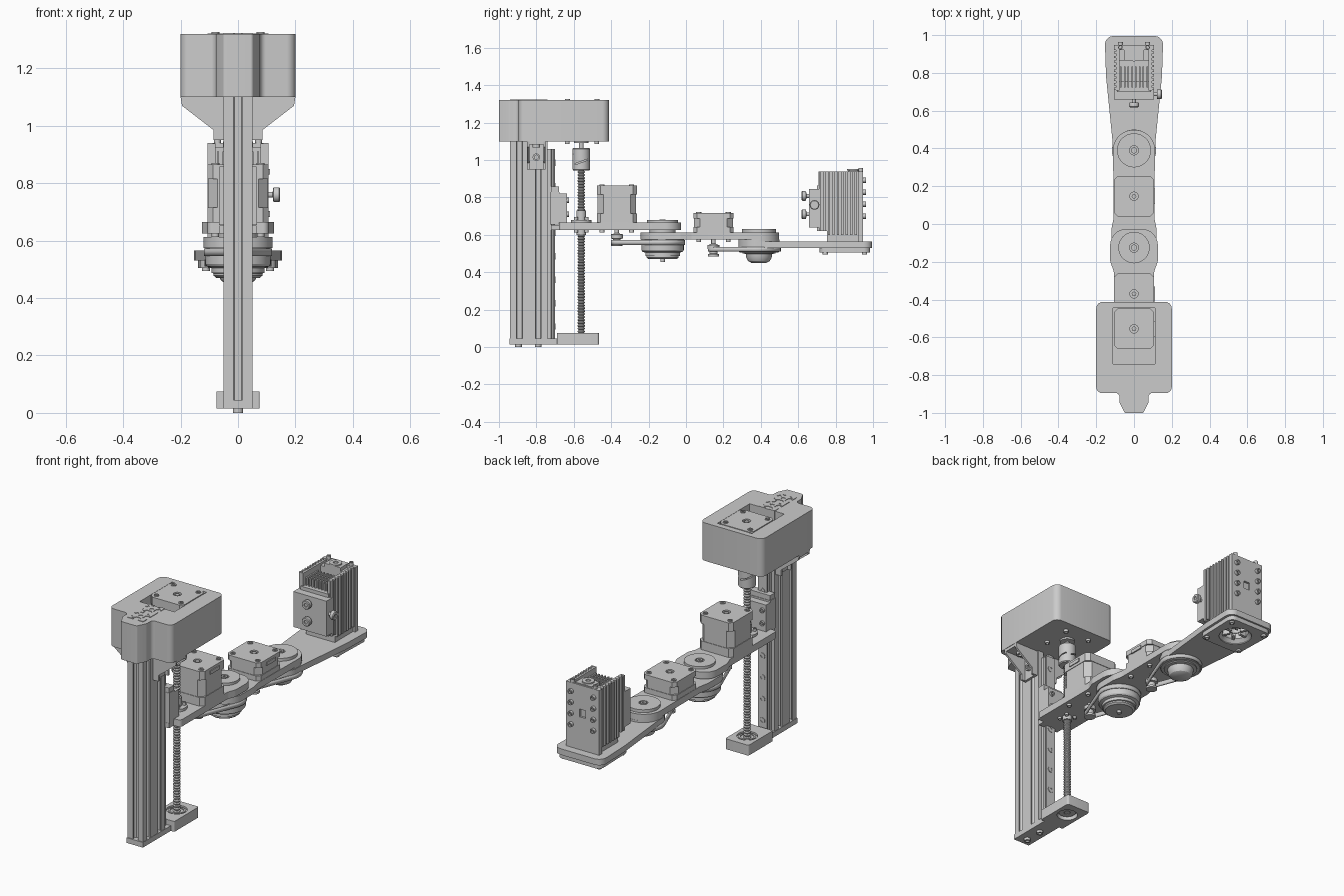
import bpy, bmesh, math
from mathutils import Vector, Matrix

if "Cube" in bpy.data.objects:
    bpy.data.objects.remove(bpy.data.objects["Cube"])

UP, DOWN = (0, 0, 1), (0, 0, -1)


def finish(name, bm):
    bmesh.ops.remove_doubles(bm, verts=bm.verts, dist=1e-5)
    bmesh.ops.recalc_face_normals(bm, faces=bm.faces)
    me = bpy.data.meshes.new(name)
    bm.to_mesh(me)
    bm.free()
    ob = bpy.data.objects.new(name, me)
    bpy.context.collection.objects.link(ob)
    return ob


def prism(name, pts, z0, z1, caps=True):
    bm = bmesh.new()
    lo = [bm.verts.new((p[0], p[1], z0)) for p in pts]
    hi = [bm.verts.new((p[0], p[1], z1)) for p in pts]
    n = len(pts)
    for i in range(n):
        bm.faces.new((lo[i], lo[(i + 1) % n], hi[(i + 1) % n], hi[i]))
    if caps:
        bm.faces.new(lo)
        bm.faces.new(hi)
    return finish(name, bm)


def box(name, x0, x1, y0, y1, z0, z1):
    return prism(name, [(x0, y0), (x1, y0), (x1, y1), (x0, y1)], z0, z1)


def lathe(name, profile, loc, axis=UP, n=32):
    bm = bmesh.new()
    rings = [[bm.verts.new((r * math.cos(k * math.tau / n), r * math.sin(k * math.tau / n), z))
              for k in range(n)] for r, z in profile]
    for a, b in zip(rings, rings[1:]):
        for k in range(n):
            bm.faces.new((a[k], a[(k + 1) % n], b[(k + 1) % n], b[k]))
    rot = Vector(UP).rotation_difference(Vector(axis)).to_matrix().to_4x4()
    bmesh.ops.transform(bm, matrix=Matrix.Translation(loc) @ rot, verts=bm.verts)
    return finish(name, bm)


def cyl(name, r, z0, z1, y, x=0):
    return lathe(name, [(0, z0), (r, z0), (r, z1), (0, z1)], (x, y, 0))


def screw(name, loc, axis=UP, r=0.013, h=0.015):
    return lathe(name, [(0, 0), (r, 0), (r, h), (r * .55, h), (r * .55, h * .4), (0, h * .4)], loc, axis, 16)


def outline(corners, n=6):
    # Rounds every (x, y, radius) corner
    out = []
    for i, (x, y, r) in enumerate(corners):
        p = Vector((x, y))
        d1 = (Vector(corners[i - 1][:2]) - p).normalized()
        d2 = (Vector(corners[(i + 1) % len(corners)][:2]) - p).normalized()
        half = d1.angle(d2) / 2
        if r == 0 or half > 1.56:
            out.append(p)
            continue
        t, c = r / math.tan(half), p + (d1 + d2).normalized() * r / math.sin(half)
        a, b = p + d1 * t - c, p + d2 * t - c
        out += [c + a.lerp(b, k / n).normalized() * r for k in range(n + 1)]
    return out


def sym(half, n=6):
    return outline(half + [(-x, y, r) for x, y, r in reversed(half)], n)


def cut(ob, cutter):
    m = ob.modifiers.new("cut", 'BOOLEAN')
    m.operation, m.solver, m.object = 'DIFFERENCE', 'EXACT', cutter
    bpy.context.view_layer.update()
    me = bpy.data.meshes.new_from_object(ob.evaluated_get(bpy.context.evaluated_depsgraph_get()))
    ob.modifiers.clear()
    ob.data = me
    bpy.data.objects.remove(cutter)


def square(h, c, y):
    return [(px, py + y) for px, py in sym([(h, -h, c), (h, h, c)], 1)]


def motor(name, y, z0, z1):
    e = min(.05, (z1 - z0) * .28)
    prism(name + "_lower_cap", square(.107, .02, y), z0, z0 + e)
    prism(name + "_core", square(.104, .032, y), z0 + e, z1 - e)
    top = prism(name + "_upper_cap", square(.107, .02, y), z1 - e, z1)
    cut(top, cyl("cutter", .022, z1 - .012, z1 + .1, y))
    cyl(name + "_shaft_end", .012, z1 - .02, z1 - .002, y)
    box(name + "_plug", .09, .112, y - .04, y + .04, z1 - .035, z1 - .015)
    for sx in (-1, 1):
        for sy in (-1, 1):
            screw(name + "_screw", (sx * .079, y + sy * .079, z1 - .005), r=.014, h=.01)


def belt(name, y1, r1, y2, r2, z0, z1):
    th = math.acos((r1 - r2) / (y2 - y1))
    arc = lambda y, r, a, b: [(r * math.sin(a + (b - a) * k / 24), y + r * math.cos(a + (b - a) * k / 24)) for k in range(25)]
    ob = prism(name, arc(y1, r1, th, math.tau - th) + arc(y2, r2, -th, th), z0, z1, caps=False)
    m = ob.modifiers.new("thickness", 'SOLIDIFY')
    m.thickness, m.offset = .008, 0


def motor_pulley(name, y, z0, z1):
    h = z1 - z0
    lathe(name, [(0, 0), (.03, 0), (.03, .012), (.021, .014), (.021, h * .55), (.032, h * .57),
                 (.032, h * .9), (.02, h * .92), (.012, h), (.012, h + .05), (0, h + .05)], (0, y, z0))


# Foot of the column with lead screw bearing
box("foot_low_plate", -.052, .052, -.945, -.68, .015, .045)
foot = prism("foot_block", sym([(.075, -.69, .005), (.075, -.465, .012)]), .015, .075)
cut(foot, cyl("cutter", .055, -.1, .04, -.56))
cut(foot, cyl("cutter", .055, .065, .2, -.56))
lathe("foot_bearing", [(.018, .03), (.045, .03), (.045, .072), (.036, .072), (.036, .066), (.018, .066), (.018, .03)], (0, -.56, 0))
for y in (-.895, -.79):
    screw("foot_screw", (0, y, .016), DOWN, .018, .016)

# Slotted aluminium column
quarter = [(4.2, 2.5), (7, 5.5), (8.2, 5.5), (8.2, 3.1), (10, 3.1), (10, 10),
           (3.1, 10), (3.1, 8.2), (5.5, 8.2), (5.5, 7), (2.5, 4.2)]
section = []
for k in range(4):
    for x, y in quarter:
        for _ in range(k):
            x, y = -y, x
        section.append((x * .005, y * .005))
for y in (-.89, -.79):
    column = prism("column_extrusion", [(px, py + y) for px, py in section], .045, 1.323)
    cut(column, cyl("cutter", .012, 1.25, 1.4, y))

# Linear rail and carriage
prism("linear_rail", sym([(.03, -.742, 0), (.03, -.722, 0), (.024, -.717, 0), (.024, -.709, 0), (.03, -.705, 0), (.03, -.7, 0)]), .045, 1.06)
for k in range(8):
    screw("rail_screw", (0, -.703, .11 + k * .125), (0, 1, 0), .017, .006)
box("rail_carriage", -.067, .067, -.725, -.676, .655, .83)
for z in (.625, .83):
    box("carriage_end_cap", -.064, .064, -.723, -.679, z, z + .028)
back = box("carriage_plate", -.067, .067, -.678, -.637, .63, .82)
for x in (-.045, .045):
    for z in (.71, .785):
        screw("carriage_screw", (x, -.638, z), (0, 1, 0), .014, .012)

# Top cover with motor pocket
cover = prism("top_cover", sym([(.05, -1, .01), (.077, -.945, .02), (.077, -.895, .02), (.2, -.895, .03), (.2, -.412, .035)], 4), 1.1, 1.32)
cut(cover, box("cutter", -.111, .111, -.742, -.445, 1.12, 1.5))
motor("lift_motor", -.555, 1.12, 1.322)
for x in (-.078, .078):
    for y in (-.635, -.477):
        screw("cover_screw", (x, y, 1.101), DOWN)

# Corner brackets under the cover
for s in (-1, 1):
    for y in (-.844, -.756):
        rib = prism("bracket_rib", [(.05 * s, 1.1), (.2 * s, 1.1), (.195 * s, 1.07), (.085 * s, .985), (.085 * s, .95), (.05 * s, .95)], -.006, .006)
        rib.matrix_world = Matrix.Translation((0, y, 0)) @ Matrix.Rotation(math.pi / 2, 4, 'X')
    a, b = sorted((.05 * s, .064 * s))
    box("bracket_wall", a, b, -.845, -.755, .95, 1.1)
    a, b = sorted((.05 * s, .197 * s))
    box("bracket_roof", a, b, -.845, -.755, 1.084, 1.1)
    screw("bracket_screw", (.062 * s, -.8, 1.015), (s, 0, 0), .02, .018)
    screw("bracket_roof_screw", (.13 * s, -.8, 1.086), DOWN, .02, .018)

# Lead screw, shaft coupling and flanged nut
thread = [(0, .03)]
for k in range(60):
    z = .03 + k * .0155
    thread += [(.015, z), (.02, z + .005), (.02, z + .0085), (.015, z + .0135)]
lathe("lead_screw", thread + [(0, .96)], (0, -.56, 0), n=20)
coupling = lathe("shaft_coupling", [(0, .945), (.043, .945), (.047, .95), (.047, 1.06), (.043, 1.065), (0, 1.065)], (0, -.56, 0))
for k, z in enumerate((.99, 1.005, 1.02)):
    slit = box("cutter", -.03, .1, -.035, .035, -.003, .003)
    slit.matrix_world = Matrix.Translation((0, -.56, z)) @ Matrix.Rotation(k * 2.1, 4, 'Z') @ Matrix.Rotation(.35, 4, 'X')
    cut(coupling, slit)
cyl("lift_motor_shaft", .0125, 1.06, 1.13, -.56)
cyl("lift_motor_boss", .04, 1.09, 1.11, -.56)
lathe("lead_nut", [(.018, .6), (.026, .6), (.026, .66), (.055, .66), (.055, .68), (.026, .68), (.026, .73), (.018, .73)], (0, -.56, 0))
for k in range(4):
    a = k * math.pi / 2 + math.pi / 4
    p = (.04 * math.cos(a), -.56 + .04 * math.sin(a))
    screw("nut_screw", (*p, .678), r=.01, h=.018)
    screw("nut_stud", (*p, .627), DOWN, .01, .015)

# First arm, motor and belt drive
prism("first_arm", sym([(.107, -.68, .02), (.107, -.25, .05), (.126, -.2, .05), (.126, -.026, .085)], 10), .625, .665)
motor("shoulder_motor", -.37, .665, .865)
motor_pulley("shoulder_motor_pulley", -.37, .54, .61)
for x in (-.079, .079):
    for y in (-.449, -.291):
        screw("shoulder_motor_screw", (x, y, .627), DOWN)


def joint_cap(name, y, z, r, h):
    lathe(name, [(0, z), (r, z), (r, z + h), (.024, z + h), (.024, z + h - .008), (.016, z + h - .008),
                 (.016, z + h + .002), (.007, z + h + .002), (.007, z + h - .005), (0, z + h - .005)], (0, y, 0), n=48)


joint_cap("shoulder_cap", -.125, .66, .083, .02)
cyl("shoulder_spacer", .07, .6, .63, -.125)
lathe("shoulder_drum", [(0, .455), (.012, .455), (.012, .47), (.075, .47), (.085, .478), (.085, .486), (.092, .488), (.092, .505),
                        (.108, .51), (.113, .518), (.113, .58), (0, .58)], (0, -.125, 0), n=64)
belt("shoulder_belt", -.37, .026, -.125, .115, .547, .572)

# Second arm, motor and belt drive
prism("second_arm", sym([(.12, -.243, .112), (.12, -.03, .06), (.108, .03, .06), (.11, .3, .02), (.113, .498, .107)], 12), .575, .613)
motor("elbow_motor", .147, .613, .718)
motor_pulley("elbow_motor_pulley", .147, .485, .553)
for x in (-.079, .079):
    for y in (.068, .226):
        screw("elbow_motor_screw", (x, y, .577), DOWN)
joint_cap("elbow_cap", .39, .61, .09, .02)
lathe("elbow_drum", [(0, .45), (.04, .45), (.058, .46), (.068, .478), (.07, .498), (.088, .5), (.088, .506), (.105, .507), (.11, .512),
                     (.11, .576), (0, .576)], (0, .39, 0), n=64)
belt("elbow_belt", .147, .026, .39, .113, .51, .535)

# Tool arm with raised rim and round opening below
tool_arm = prism("tool_arm", sym([(.11, .285, .1), (.113, .43, .1), (.148, .78, .1), (.155, .995, .045)], 10), .53, .565)
rim = prism("tool_arm_rim", sym([(.132, .715, .03), (.14, .985, .035)]), .505, .532)
for ob in (tool_arm, rim):
    cut(ob, cyl("cutter", .088, .4, .7, .85))
lathe("tool_collar", [(.088, .51), (.07, .53), (.07, .568), (.035, .568), (.035, .54), (.028, .54), (.028, .575), (.088, .575)], (0, .85, 0))
for k in range(6):
    fin = box("tool_collar_fin", .03, .08, -.008, .008, .525, .57)
    fin.matrix_world = Matrix.Translation((0, .85, 0)) @ Matrix.Rotation(k * math.tau / 6, 4, 'Z')
for x in (-.112, .112):
    for y in (.745, .955):
        screw("rim_screw", (x, y, .507), DOWN, .014, .012)

# Tool head: heat sink housing with side ribs and inner fins
body = box("tool_body", -.092, .092, .755, .93, .565, .925)
cut(body, box("cutter", -.078, .078, .7, .865, .83, 1.1))
back_plate = box("tool_back_plate", -.106, .106, .922, .947, .565, .94)
cut(back_plate, box("cutter", -.02, .02, .935, 1, .755, .80))
for s in (-1, 1):
    for k in range(9):
        a, b = sorted((.088 * s, .106 * s))
        box("tool_side_rib", a, b, .71 + k * .024, .722 + k * .024, .6 if k > 1 else .62, .94)
    a, b = sorted((.078 * s, .095 * s))
    box("tool_side_wall", a, b, .708, .93, .62, .938)
for k in range(8):
    x = -.07 + k * .02
    box("tool_fin", x - .004, x + .004, .722, .835, .62, .91)
box("tool_top_block", -.052, .052, .865, .94, .9, .945)
lathe("tool_top_port", [(0, .944), (.034, .944), (.034, .952), (.014, .952), (.014, .946), (0, .946)], (0, .895, 0))
for x in (-.072, .072):
    for k in range(4):
        screw("tool_back_screw", (x, .945, .7 + k * .064), (0, 1, 0), .014, .018)
    screw("tool_top_screw", (x, .935, .938), UP, .012, .02)

# Focus block with clamp knobs
box("focus_block", -.106, .106, .658, .722, .64, .845)
box("focus_block_step", -.09, .09, .7, .755, .62, .865)
knob = [(0, 0), (.01, 0), (.01, .016), (.024, .018), (.026, .022), (.026, .038), (.022, .042), (.01, .042), (.01, .036), (0, .036)]
for z in (.71, .808):
    lathe("front_knob", knob, (0, .66, z), (0, -1, 0), 20)
lathe("side_knob", knob, (.105, .687, .76), (1, 0, 0), 20)

# Smooth the curved surfaces, keep the edges sharp
for ob in bpy.context.scene.objects:
    ob.select_set(True)
    bpy.context.view_layer.objects.active = ob
bpy.ops.object.shade_smooth_by_angle(angle=math.radians(30))
